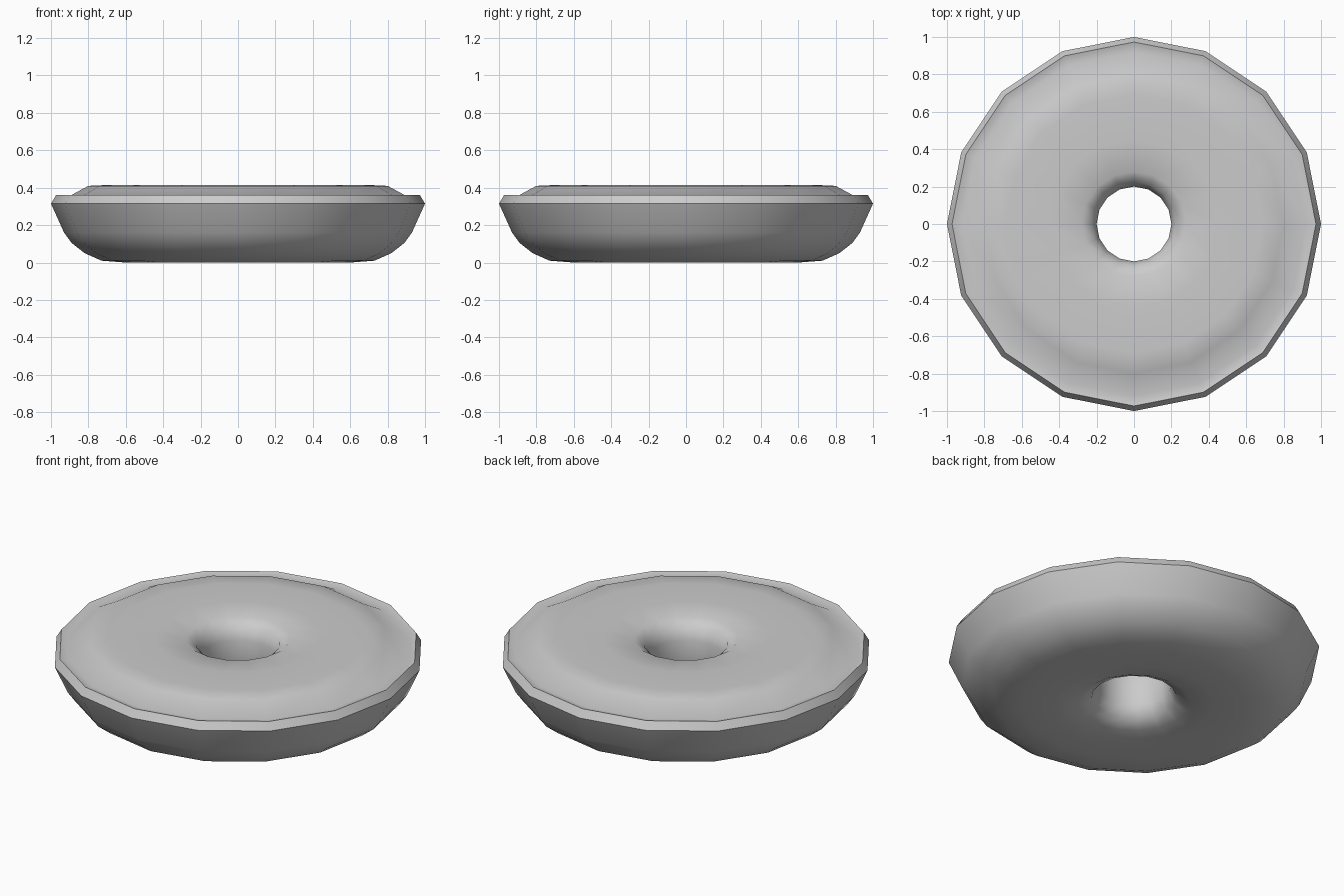
import bpy
import bmesh
import math

SIDES = 16

if "Cube" in bpy.data.objects:
    bpy.data.objects.remove(bpy.data.objects["Cube"])

# Single matte grey
grey = bpy.data.materials.new("plain_grey")
grey.use_nodes = True
colour = (0.6, 0.6, 0.6, 1)
grey.diffuse_color = colour
grey.node_tree.nodes["Principled BSDF"].inputs["Base Color"].default_value = colour

# Closed cross-section (radius, height): hole, underside, flank, rim, top
profile = [
    (0.2, 0.3), (0.2, 0.12), (0.23, 0.05), (0.3, 0.015), (0.43, 0),
    (0.6, 0), (0.73, 0.01), (0.82, 0.05), (0.89, 0.105), (0.93, 0.16),
    (1.0, 0.315), (0.973, 0.36), (0.92, 0.345), (0.8, 0.41), (0.69, 0.415),
    (0.45, 0.415), (0.28, 0.405), (0.225, 0.37),
]
RIM = {10, 11}

# Ring body: lathe the cross-section
bm = bmesh.new()
rings = []
for i in range(SIDES):
    a = math.tau * i / SIDES
    rings.append([bm.verts.new((r * math.cos(a), r * math.sin(a), z)) for r, z in profile])
n = len(profile)
for i in range(SIDES):
    here, there = rings[i], rings[(i + 1) % SIDES]
    for j in range(n):
        k = (j + 1) % n
        face = bm.faces.new((here[j], there[j], there[k], here[k]))
        face.smooth = True
    # Crisp upper rim
    for j in RIM:
        bm.edges.get((here[j], there[j])).smooth = False
bmesh.ops.recalc_face_normals(bm, faces=bm.faces)
mesh = bpy.data.meshes.new("ring_body")
bm.to_mesh(mesh)
bm.free()
mesh.materials.append(grey)
ring = bpy.data.objects.new("ring_body", mesh)
bpy.context.collection.objects.link(ring)
